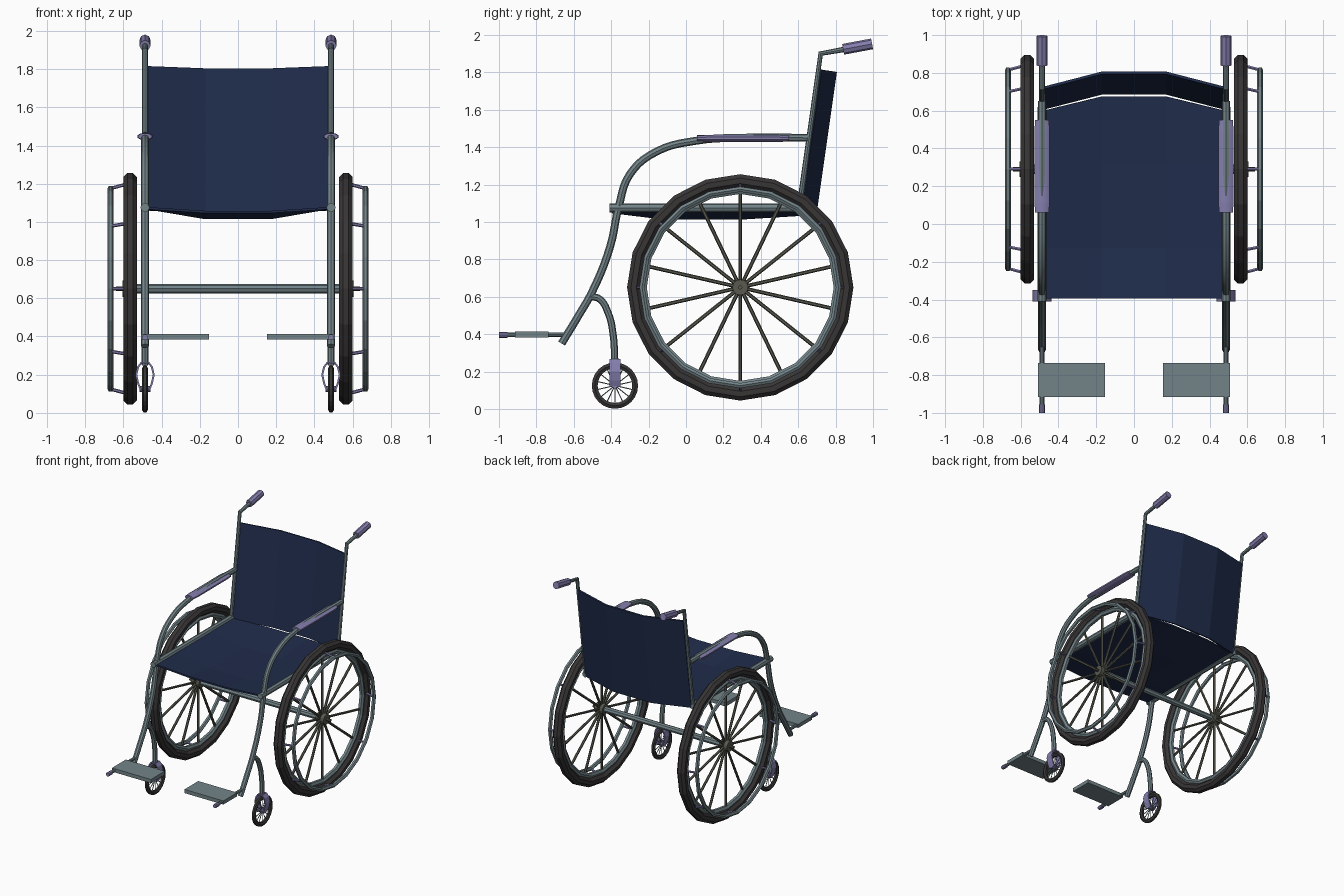
import bpy, bmesh, math
from mathutils import Vector, Matrix

if "Cube" in bpy.data.objects:
    bpy.data.objects.remove(bpy.data.objects["Cube"])


def material(name, rgb):
    m = bpy.data.materials.new(name)
    m.diffuse_color = (*rgb, 1)
    m.use_nodes = True
    m.node_tree.nodes["Principled BSDF"].inputs["Base Color"].default_value = m.diffuse_color
    return m


STEEL = material("grey_steel", (0.17, 0.23, 0.25))
FABRIC = material("navy_fabric", (0.014, 0.025, 0.07))
PLASTIC = material("purple_plastic", (0.23, 0.21, 0.42))
RUBBER = material("dark_rubber", (0.04, 0.036, 0.036))
SPOKE = material("olive_spoke", (0.10, 0.10, 0.08))

X = 0.487                       # side frame position
WX, WY, WZ = 0.565, 0.29, 0.65  # main wheel centre
CY, CZ = -0.38, 0.125           # caster centre


def finish(ob, mat, mirror=True, smooth=None):
    ob.data.materials.append(mat)
    if smooth:
        bpy.ops.object.select_all(action='DESELECT')
        ob.select_set(True)
        bpy.context.view_layer.objects.active = ob
        bpy.ops.object.shade_smooth_by_angle(angle=math.radians(smooth))
    if mirror:
        ob.modifiers.new("mirror", 'MIRROR').use_mirror_merge = False
    return ob


def from_bm(name, bm, mat, mirror=True, smooth=None):
    bmesh.ops.recalc_face_normals(bm, faces=bm.faces)
    me = bpy.data.meshes.new(name)
    bm.to_mesh(me)
    bm.free()
    ob = bpy.data.objects.new(name, me)
    bpy.context.collection.objects.link(ob)
    return finish(ob, mat, mirror, smooth)


def rod(bm, a, b, r1, r2=None, seg=8):
    a, b = Vector(a), Vector(b)
    d = b - a
    rot = d.to_track_quat('Z', 'Y').to_matrix().to_4x4()
    bmesh.ops.create_cone(bm, cap_ends=True, segments=seg, radius1=r1,
                          radius2=r1 if r2 is None else r2, depth=d.length,
                          matrix=Matrix.Translation((a + b) / 2) @ rot)


def rods(name, pairs, r, mat, seg=8, mirror=True, smooth=None):
    bm = bmesh.new()
    for a, b in pairs:
        rod(bm, a, b, r, seg=seg)
    return from_bm(name, bm, mat, mirror, smooth)


def ring(name, c, R, r, mat, seg, sides=8, rx=None):
    """Ring around the x axis."""
    rx = rx or r
    bm = bmesh.new()
    rows = []
    for i in range(seg):
        a = 2 * math.pi * i / seg + math.pi / 2
        row = []
        for j in range(sides):
            t = 2 * math.pi * (j + 0.5) / sides
            q = R + r * math.cos(t)
            row.append(bm.verts.new((c[0] + rx * math.sin(t), c[1] + q * math.cos(a),
                                     c[2] + q * math.sin(a))))
        rows.append(row)
    for i in range(seg):
        p, q = rows[i], rows[(i + 1) % seg]
        for j in range(sides):
            k = (j + 1) % sides
            bm.faces.new((p[j], p[k], q[k], q[j]))
    return from_bm(name, bm, mat)


def tube(name, pts, r, mat, curved=True):
    """Bent tube on the side frame, through (y, z) points."""
    cu = bpy.data.curves.new(name, 'CURVE')
    cu.dimensions = '3D'
    cu.bevel_depth, cu.bevel_resolution = r, 2
    cu.resolution_u, cu.use_fill_caps = 5 if curved else 1, True
    sp = cu.splines.new('BEZIER')
    sp.bezier_points.add(len(pts) - 1)
    for bp, (y, z) in zip(sp.bezier_points, pts):
        bp.co = (X, y, z)
        bp.handle_left_type = bp.handle_right_type = 'AUTO' if curved else 'VECTOR'
    ob = bpy.data.objects.new(name, cu)
    bpy.context.collection.objects.link(ob)
    bpy.ops.object.select_all(action='DESELECT')
    ob.select_set(True)
    bpy.context.view_layer.objects.active = ob
    bpy.ops.object.convert(target='MESH')
    return finish(bpy.context.view_layer.objects.active, mat, True, 35)


def sheet(name, rows, mat, thick, mirror=False):
    """Thin panel from rows of points."""
    bm = bmesh.new()
    vs = [[bm.verts.new(p) for p in row] for row in rows]
    for a, b in zip(vs, vs[1:]):
        for j in range(len(a) - 1):
            bm.faces.new((a[j], a[j + 1], b[j + 1], b[j]))
    ob = from_bm(name, bm, mat, mirror)
    s = ob.modifiers.new("thickness", 'SOLIDIFY')
    s.thickness, s.offset = thick, 0
    return ob


def polar(x, cy, cz, r, deg):
    a = math.radians(deg)
    return (x, cy + r * math.cos(a), cz + r * math.sin(a))


# Main wheels: tyre, rim, spokes, hub
C = (WX, WY, WZ)
ring("wheel_tyre", C, 0.57, 0.038, RUBBER, 20, 8)
ring("wheel_rim", C, 0.518, 0.021, STEEL, 20, 6)
angles = [90 + i * 360 / 14 for i in range(14)]
rods("wheel_spokes", [(polar(WX, WY, WZ, 0.02, a), polar(WX, WY, WZ, 0.51, a))
                      for a in angles], 0.01, SPOKE, 6)
rods("wheel_hub", [((WX - 0.035, WY, WZ), (WX + 0.04, WY, WZ))], 0.042, SPOKE, 12)

# Push rims and their struts
ring("push_rim", (0.668, WY, WZ), 0.525, 0.016, STEEL, 20, 6)
rods("push_rim_struts", [(polar(0.575, WY, WZ, 0.55, a), polar(0.668, WY, WZ, 0.525, a))
                         for a in (0, 38.6, 90, 141.4, 180, 218.6, 270, 321.4)],
     0.009, PLASTIC, 6)

# Axle
rods("axle", [((-0.54, WY, WZ), (0.54, WY, WZ))], 0.024, STEEL, 8, False)
rods("axle_end", [((0.53, WY, WZ), (0.64, WY, WZ))], 0.012, SPOKE, 8)

# Side frame
tube("arm_and_leg_tube", [(0.65, 1.45), (0.3, 1.45), (0.06, 1.435), (-0.16, 1.375),
                          (-0.30, 1.255), (-0.36, 1.08), (-0.405, 0.87), (-0.5, 0.63),
                          (-0.58, 0.49), (-0.665, 0.35)], 0.021, STEEL)
tube("caster_stem", [(-0.51, 0.60), (-0.465, 0.59), (-0.415, 0.51), (-0.39, 0.40),
                     (-0.38, 0.25)], 0.019, STEEL)
tube("seat_rail", [(-0.41, 1.075), (0.62, 1.075)], 0.024, STEEL, False)
tube("back_post", [(0.605, 1.07), (0.72, 1.90), (0.86, 1.925)], 0.015, STEEL, False)
tube("push_grip", [(0.84, 1.923), (0.995, 1.952)], 0.029, PLASTIC, False)

# Armrest pads: flattened rod with narrowed ends
bm = bmesh.new()
for a, b, r1, r2 in ((0.06, 0.11, 0.038, 0.042), (0.11, 0.5, 0.042, 0.042),
                     (0.5, 0.55, 0.042, 0.038)):
    rod(bm, (0, a, 0), (0, b, 0), r1, r2, 10)
bmesh.ops.scale(bm, vec=(1, 1, 0.45), verts=bm.verts)
bmesh.ops.translate(bm, vec=(X, 0, 1.447), verts=bm.verts)
from_bm("armrest_pad", bm, PLASTIC, True, 35)

# Seat: sling sagging across and along
xs = (-0.48, -0.17, 0.17, 0.48)
seat_rows = []
for y, bow, sag in ((-0.395, 0, 0.02), (-0.13, 0, 0.052), (0.32, 0, 0.052), (0.6, 0.075, 0.03)):
    seat_rows.append([(x, y + (bow if abs(x) < 0.2 else 0),
                       1.072 - (sag if abs(x) < 0.2 else 0)) for x in xs])
sheet("seat", seat_rows, FABRIC, 0.012)

# Backrest: sling bowed to the rear
back_rows = []
for y, z in ((0.612, 1.06), (0.72, 1.815)):
    back_rows.append([(x, y + (0.08 if abs(x) < 0.2 else 0),
                       z - (0.012 if abs(x) < 0.2 else 0)) for x in xs])
sheet("backrest", back_rows, FABRIC, 0.014)

# Footrests
bm = bmesh.new()
bmesh.ops.create_cube(bm, size=1, matrix=Matrix.Translation((0.33, -0.825, 0.398))
                      @ Matrix.Diagonal((0.355, 0.18, 0.03, 1)))
from_bm("foot_plate", bm, STEEL)
rods("foot_plate_bar", [((X, -0.65, 0.398), (X, -0.97, 0.396))], 0.012, STEEL)
rods("foot_plate_tip", [((X, -0.955, 0.396), (X, -1.0, 0.396))], 0.016, PLASTIC)

# Casters: tyre, spokes, hub
ring("caster_tyre", (X, CY, CZ), 0.108, 0.018, RUBBER, 24, 6, 0.016)
rods("caster_spokes", [(polar(X, CY, CZ, 0.01, a), polar(X, CY, CZ, 0.1, a))
                       for a in angles], 0.003, STEEL, 5)
rods("caster_hub", [((X - 0.028, CY, CZ), (X + 0.028, CY, CZ))], 0.016, PLASTIC, 10)

# Caster forks: pair of bowed straps joined over the wheel
half = [(0.022, 0.12), (0.036, 0.155), (0.046, 0.20), (0.036, 0.24), (0.02, 0.262)]
loop = half + [(-x, z) for x, z in reversed(half)]
sheet("caster_fork", [[(X + x, CY + dy, z) for x, z in loop] for dy in (-0.03, 0.03)],
      PLASTIC, 0.01, True)
